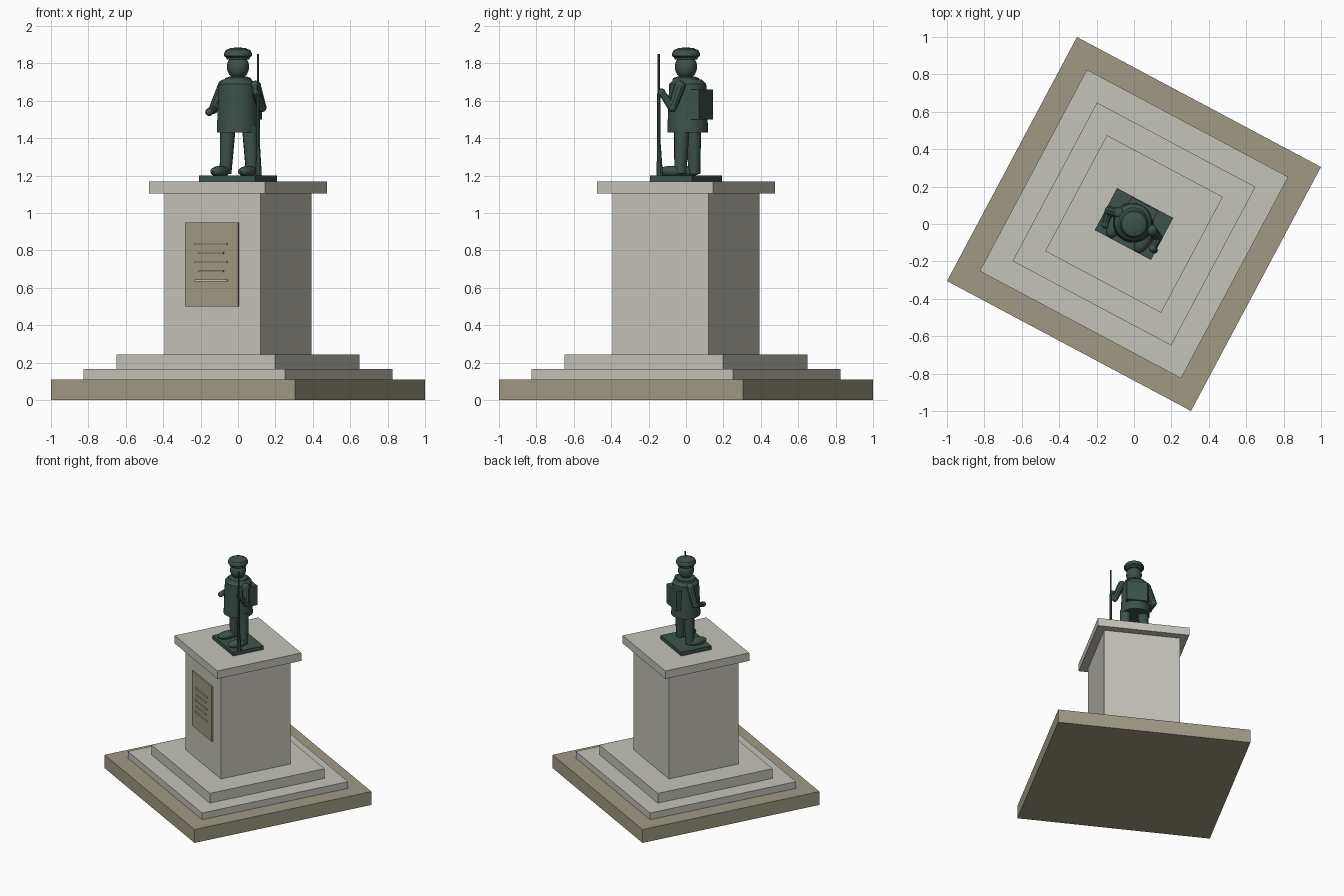
import bpy, bmesh, math
from mathutils import Vector, Matrix

if "Cube" in bpy.data.objects:
    bpy.data.objects.remove(bpy.data.objects["Cube"])

TURN = math.radians(-28.04)   # the whole monument is turned on its vertical axis


def material(name, rgb):
    m = bpy.data.materials.new(name)
    m.diffuse_color = (*rgb, 1)
    m.use_nodes = True
    m.node_tree.nodes["Principled BSDF"].inputs["Base Color"].default_value = m.diffuse_color
    return m


STONE = material("pale_stone", (0.56, 0.55, 0.49))
TAN = material("tan_stone", (0.35, 0.32, 0.23))
BRONZE = material("green_bronze", (0.047, 0.084, 0.072))


def finish(name, bm, mat, smooth=False):
    bmesh.ops.recalc_face_normals(bm, faces=bm.faces)
    mesh = bpy.data.meshes.new(name)
    bm.to_mesh(mesh)
    bm.free()
    mesh.materials.append(mat)
    ob = bpy.data.objects.new(name, mesh)
    bpy.context.collection.objects.link(ob)
    ob.rotation_euler.z = TURN
    if smooth:
        bpy.ops.object.select_all(action='DESELECT')
        ob.select_set(True)
        bpy.context.view_layer.objects.active = ob
        bpy.ops.object.shade_smooth_by_angle(angle=math.radians(35))
    return ob


def box(name, x, y, z, mat):
    bm = bmesh.new()
    size = Vector((x[1] - x[0], y[1] - y[0], z[1] - z[0]))
    mid = Vector((x[0] + x[1], y[0] + y[1], z[0] + z[1])) / 2
    bmesh.ops.create_cube(bm, size=1, matrix=Matrix.Translation(mid) @ Matrix.Diagonal((*size, 1)))
    return finish(name, bm, mat)


def lathe(name, profile, centre=(0, 0), mat=BRONZE, sides=20):
    bm = bmesh.new()
    pts = [bm.verts.new((r, 0, z)) for r, z in profile]
    edges = [bm.edges.new(p) for p in zip(pts, pts[1:])]
    bmesh.ops.spin(bm, geom=pts + edges, cent=(0, 0, 0), axis=(0, 0, 1),
                   angle=math.tau, steps=sides, use_duplicate=False)
    bmesh.ops.remove_doubles(bm, verts=bm.verts, dist=1e-5)
    bmesh.ops.translate(bm, verts=bm.verts, vec=(*centre, 0))
    return finish(name, bm, mat, True)


def limb(name, a, b, r1, r2, sides=10):
    a, b = Vector(a), Vector(b)
    d = b - a
    bm = bmesh.new()
    m = Matrix.Translation((a + b) / 2) @ d.to_track_quat('Z', 'Y').to_matrix().to_4x4()
    bmesh.ops.create_cone(bm, cap_ends=True, segments=sides, radius1=r1, radius2=r2,
                          depth=d.length, matrix=m)
    return finish(name, bm, BRONZE, True)


def ball(name, c, r):
    bm = bmesh.new()
    bmesh.ops.create_uvsphere(bm, u_segments=16, v_segments=10, radius=1,
                              matrix=Matrix.Translation(c) @ Matrix.Diagonal((*r, 1)))
    return finish(name, bm, BRONZE, True)


# Stepped pedestal
for name, h, z0, z1, mat in [("ground_slab", 0.739, 0, 0.11, TAN),
                             ("lower_step", 0.61, 0.11, 0.165, STONE),
                             ("upper_step", 0.48, 0.165, 0.245, STONE),
                             ("pedestal_shaft", 0.291, 0.245, 1.105, STONE),
                             ("pedestal_cap", 0.351, 1.105, 1.17, STONE)]:
    box(name, (-h, h), (-h, h), (z0, z1), mat)

# Plaque with raised bars
box("plaque", (-0.16, 0.16), (-0.303, -0.285), (0.5, 0.95), TAN)
for i in range(5):
    w = 0.076 if i % 2 else 0.098
    z = 0.835 - i * 0.0488
    box(f"plaque_bar_{i + 1}", (-w, w), (-0.311, -0.30), (z - 0.005, z + 0.005), STONE)

# Statue plinth
box("statue_plinth", (-0.17, 0.17), (-0.127, 0.127), (1.17, 1.2), BRONZE)

# Legs and boots
for side, s in (("left", 1), ("right", -1)):
    limb(f"{side}_leg", (s * 0.08, 0.008, 1.21), (s * 0.066, 0.01, 1.46), 0.032, 0.042, 12)
    ball(f"{side}_boot", (s * 0.084, -0.045, 1.222), (0.041, 0.082, 0.03))

# Coat, collar, neck, head and cap
lathe("coat", [(0, 1.43), (0.11, 1.43), (0.107, 1.52), (0.1, 1.69), (0.078, 1.713), (0, 1.72)],
      (-0.008, 0.006))
lathe("collar", [(0, 1.7), (0.076, 1.7), (0.07, 1.722), (0.045, 1.73), (0, 1.73)])
lathe("neck", [(0, 1.7), (0.038, 1.7), (0.038, 1.76), (0, 1.76)])
ball("head", (0, 0, 1.782), (0.06, 0.06, 0.066))
lathe("cap", [(0, 1.82), (0.062, 1.82), (0.064, 1.832), (0.075, 1.84), (0.076, 1.854),
              (0.066, 1.871), (0.04, 1.882), (0, 1.886)])

# Arms: one bent at the waist, one raised to the rifle
arms = {"right": ((-0.095, 0.015, 1.685), (-0.15, 0.0, 1.555), (-0.135, -0.075, 1.54)),
        "left": ((0.098, 0.015, 1.68), (0.147, -0.005, 1.565), (0.15, -0.068, 1.645))}
for side, (shoulder, elbow, hand) in arms.items():
    ball(f"{side}_shoulder", shoulder, (0.03, 0.03, 0.028))
    limb(f"{side}_upper_arm", shoulder, elbow, 0.03, 0.025)
    ball(f"{side}_elbow", elbow, (0.025, 0.025, 0.025))
    limb(f"{side}_forearm", elbow, hand, 0.025, 0.018)
    ball(f"{side}_hand", hand, (0.021, 0.021, 0.021))

# Backpack
box("backpack", (-0.08, 0.08), (0.06, 0.121), (1.5, 1.66), BRONZE)

# Rifle
limb("rifle_barrel", (0.163, -0.078, 1.4), (0.163, -0.078, 1.85), 0.008, 0.006, 8)
limb("rifle_fore_end", (0.163, -0.078, 1.36), (0.163, -0.078, 1.64), 0.011, 0.009, 8)
limb("rifle_butt", (0.163, -0.072, 1.2), (0.163, -0.078, 1.38), 0.018, 0.01, 8)
